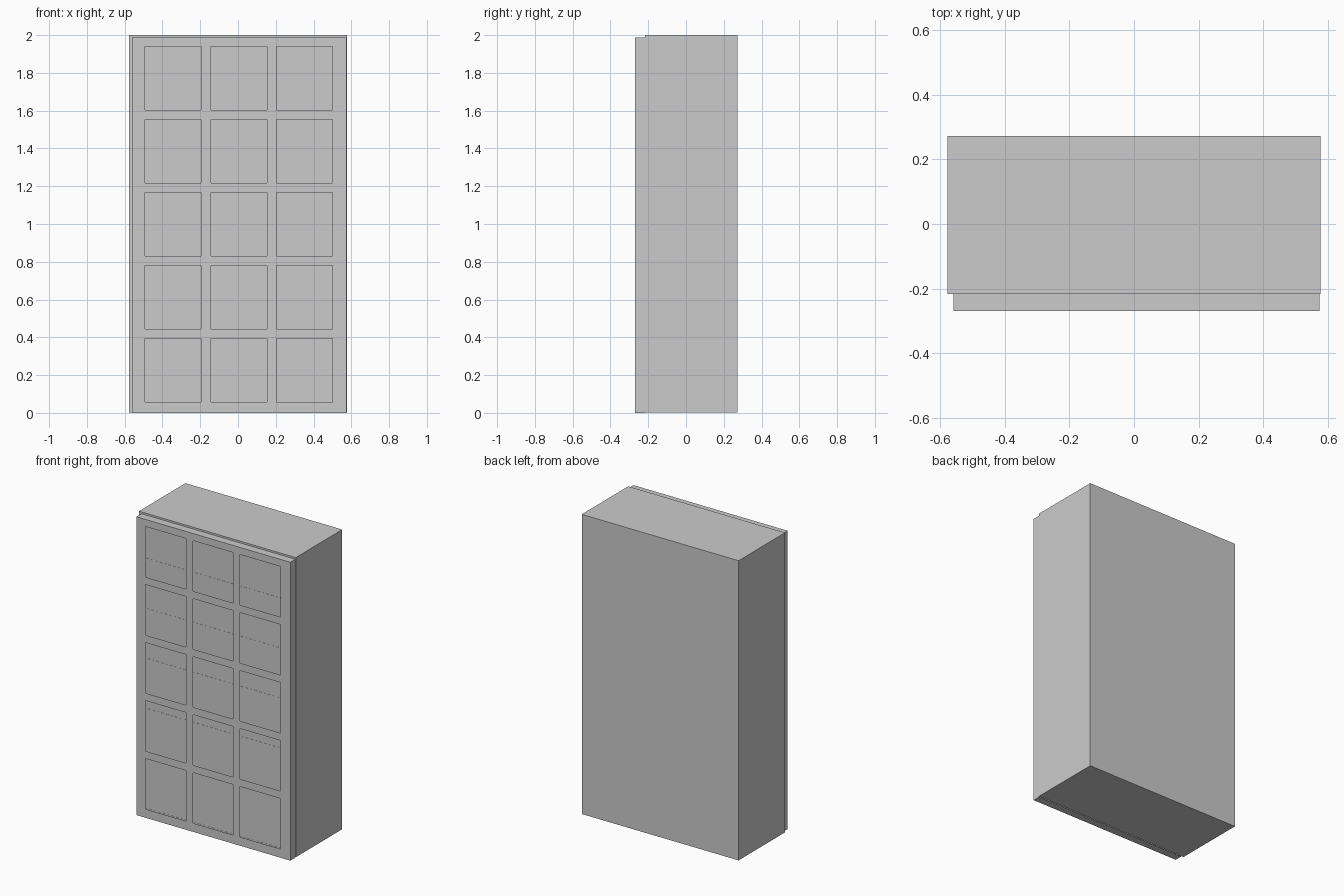
import bpy, bmesh

if "Cube" in bpy.data.objects:
    bpy.data.objects.remove(bpy.data.objects["Cube"])

grey = bpy.data.materials.new("warm_grey")
grey.diffuse_color = (0.6, 0.6, 0.6, 1)
grey.use_nodes = True
grey.node_tree.nodes["Principled BSDF"].inputs["Base Color"].default_value = grey.diffuse_color


def box(name, x0, x1, y0, y1, z0, z1):
    """Axis-aligned box given by its limits."""
    bpy.ops.mesh.primitive_cube_add(size=1, location=((x0 + x1) / 2, (y0 + y1) / 2, (z0 + z1) / 2))
    ob = bpy.context.object
    ob.name = name
    ob.scale = (x1 - x0, y1 - y0, z1 - z0)
    bpy.ops.object.transform_apply(location=False, rotation=False, scale=True)
    ob.data.materials.append(grey)
    return ob


W = 0.578                     # half width of the carcass
FRONT, BACK = -0.217, 0.272   # carcass depth
DOOR = -0.27                  # front plane of the door

# Carcass
box("carcass", -W, W, FRONT, BACK, 0.003, 2)

# Shelf edges, just proud of the carcass front
for i in range(6):
    z = 0.035 + i / 3
    box("shelf_edge", -0.54, 0.54, FRONT - 0.001, FRONT + 0.02, z - 0.025, z)

# Door: lattice front with open panes and an outer rim
cols = [(-0.492, -0.195), (-0.144, 0.154), (0.203, 0.501)]
rows = [(0.058 + 0.3865 * i, 0.394 + 0.3865 * i) for i in range(5)]
xs = [-0.56] + [v for c in cols for v in c] + [0.575]
zs = [0.0] + [v for r in rows for v in r] + [1.988]

bm = bmesh.new()
grid = [[bm.verts.new((x, DOOR, z)) for z in zs] for x in xs]
for i in range(len(xs) - 1):
    for j in range(len(zs) - 1):
        if i % 2 == 0 or j % 2 == 0:          # odd/odd cells are the pane openings
            bm.faces.new((grid[i][j], grid[i + 1][j], grid[i + 1][j + 1], grid[i][j + 1]))


def on_outline(v):
    return {0: v.co.x == grid[0][0].co.x, 1: v.co.x == grid[-1][0].co.x,
            2: v.co.z == grid[0][0].co.z, 3: v.co.z == grid[0][-1].co.z}


# Pull the outer edges back to the carcass
outer = [e for e in bm.edges
         if any(on_outline(e.verts[0])[k] and on_outline(e.verts[1])[k] for k in range(4))]
ext = bmesh.ops.extrude_edge_only(bm, edges=outer)
for v in ext["geom"]:
    if isinstance(v, bmesh.types.BMVert):
        v.co.y = FRONT
bmesh.ops.recalc_face_normals(bm, faces=bm.faces)
front = next(f for f in bm.faces if abs(f.normal.y) > 0.9)
if front.normal.y > 0:
    bmesh.ops.reverse_faces(bm, faces=bm.faces)
mesh = bpy.data.meshes.new("door_frame")
bm.to_mesh(mesh)
bm.free()
mesh.materials.append(grey)
bpy.context.collection.objects.link(bpy.data.objects.new("door_frame", mesh))
